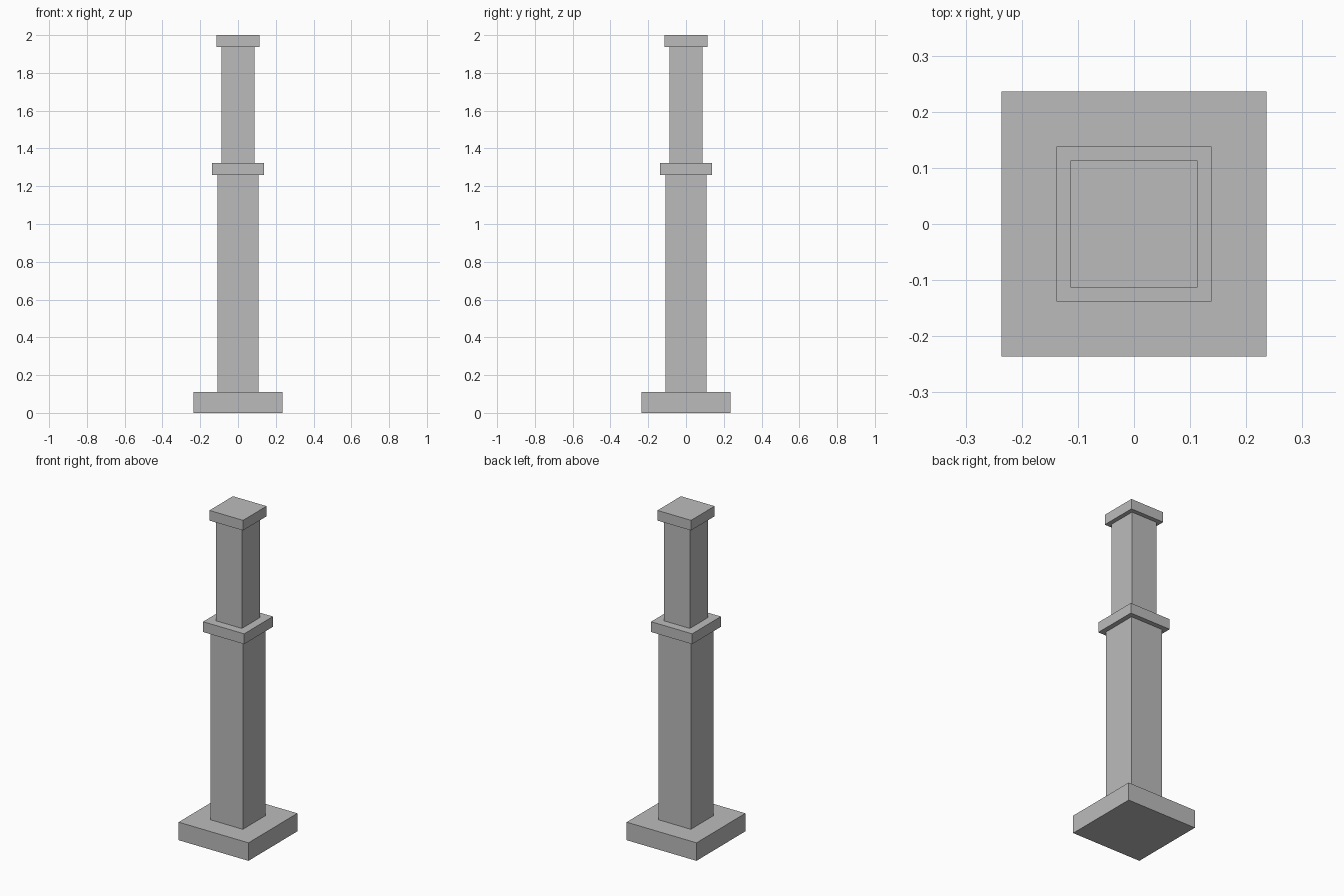
import bpy

default = bpy.data.objects.get("Cube")
if default:
    bpy.data.objects.remove(default, do_unlink=True)

# Single stone colour
GREY = (0.5, 0.5, 0.5, 1.0)
stone = bpy.data.materials.new("grey_stone")
stone.use_nodes = True
stone.diffuse_color = GREY
for node in stone.node_tree.nodes:
    if node.type == "BSDF_PRINCIPLED":
        node.inputs["Base Color"].default_value = GREY


def square_block(name, width, bottom, top):
    """Square block centred on the axis, spanning two heights."""
    bpy.ops.mesh.primitive_cube_add(size=1, location=(0, 0, (bottom + top) / 2))
    block = bpy.context.object
    block.name = name
    block.scale = (width, width, top - bottom)
    bpy.ops.object.transform_apply(location=False, rotation=False, scale=True)
    block.data.materials.append(stone)
    return block


# Heights where one part meets the next
base_top, collar_bottom, collar_top, cap_bottom, peak = 0.11, 1.26, 1.323, 1.938, 2.0

# Stacked parts, from the ground up
square_block("base_plinth", 0.472, 0, base_top)
square_block("lower_shaft", 0.218, base_top, collar_bottom)
square_block("middle_collar", 0.277, collar_bottom, collar_top)
square_block("upper_shaft", 0.175, collar_top, cap_bottom)
square_block("top_cap", 0.227, cap_bottom, peak)
